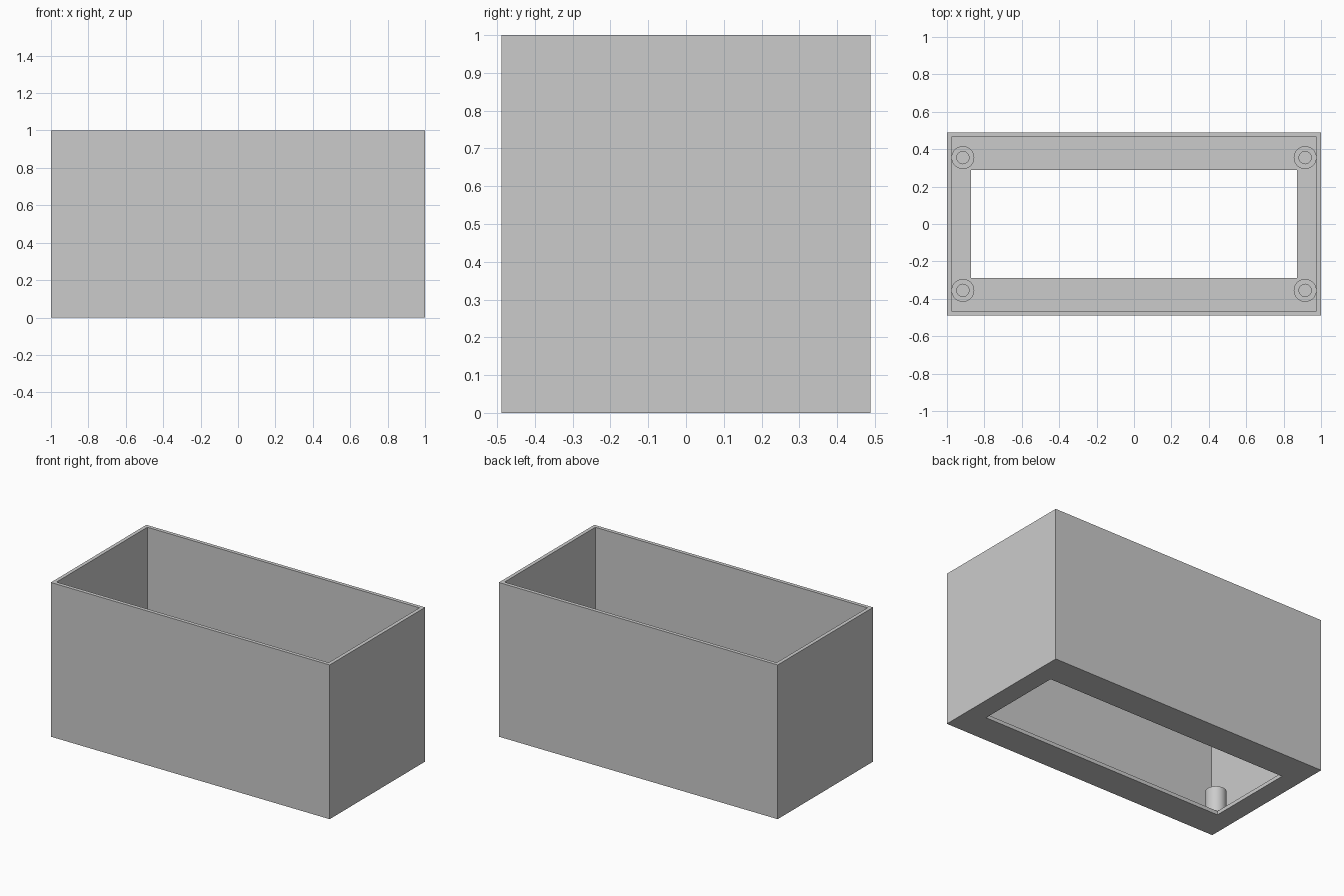
import bpy, bmesh, math

if "Cube" in bpy.data.objects:
    bpy.data.objects.remove(bpy.data.objects["Cube"], do_unlink=True)

HALF_X, HALF_Y, HEIGHT = 1.0, 0.489, 1.0
WALL = 0.024
OPEN_X, OPEN_Y = 0.872, 0.29
POST_X, POST_Y, POST_TOP = 0.915, 0.355, 0.2
POST_R, HOLE_R = 0.061, 0.033

grey = bpy.data.materials.new("plain grey")
grey.use_nodes = True
colour = (0.6, 0.6, 0.6, 1)
grey.diffuse_color = colour
grey.node_tree.nodes["Principled BSDF"].inputs["Base Color"].default_value = colour


def rectangle(hx, hy, z):
    return [(-hx, -hy, z), (hx, -hy, z), (hx, hy, z), (-hx, hy, z)]


def circle(radius, z, sides=48):
    angles = [math.tau * i / sides for i in range(sides)]
    return [(radius * math.cos(a), radius * math.sin(a), z) for a in angles]


def closed_loft(name, loops):
    """Skin a ring of loops, joining the last back to the first."""
    bm = bmesh.new()
    rings = [[bm.verts.new(p) for p in loop] for loop in loops]
    for k, low in enumerate(rings):
        high = rings[(k + 1) % len(rings)]
        for i in range(len(low)):
            j = (i + 1) % len(low)
            bm.faces.new((low[i], low[j], high[j], high[i]))
    bmesh.ops.recalc_face_normals(bm, faces=bm.faces)
    mesh = bpy.data.meshes.new(name)
    bm.to_mesh(mesh)
    bm.free()
    mesh.materials.append(grey)
    obj = bpy.data.objects.new(name, mesh)
    bpy.context.collection.objects.link(obj)
    return obj


# Open-topped box with a large rectangular window in its floor
closed_loft("box_shell", [
    rectangle(OPEN_X, OPEN_Y, 0),
    rectangle(HALF_X, HALF_Y, 0),
    rectangle(HALF_X, HALF_Y, HEIGHT),
    rectangle(HALF_X - WALL, HALF_Y - WALL, HEIGHT),
    rectangle(HALF_X - WALL, HALF_Y - WALL, WALL),
    rectangle(OPEN_X, OPEN_Y, WALL),
])

# Hollow screw posts standing on the floor in the four corners
for side, sx in (("left", 1), ("right", -1)):
    for end, sy in (("front", -1), ("back", 1)):
        post = closed_loft(f"screw_post_{end}_{side}", [
            circle(POST_R, WALL),
            circle(POST_R, POST_TOP),
            circle(HOLE_R, POST_TOP),
            circle(HOLE_R, WALL),
        ])
        post.location = (sx * POST_X, sy * POST_Y, 0)
        bpy.ops.object.select_all(action='DESELECT')
        post.select_set(True)
        bpy.context.view_layer.objects.active = post
        bpy.ops.object.shade_smooth_by_angle(angle=math.radians(30))
